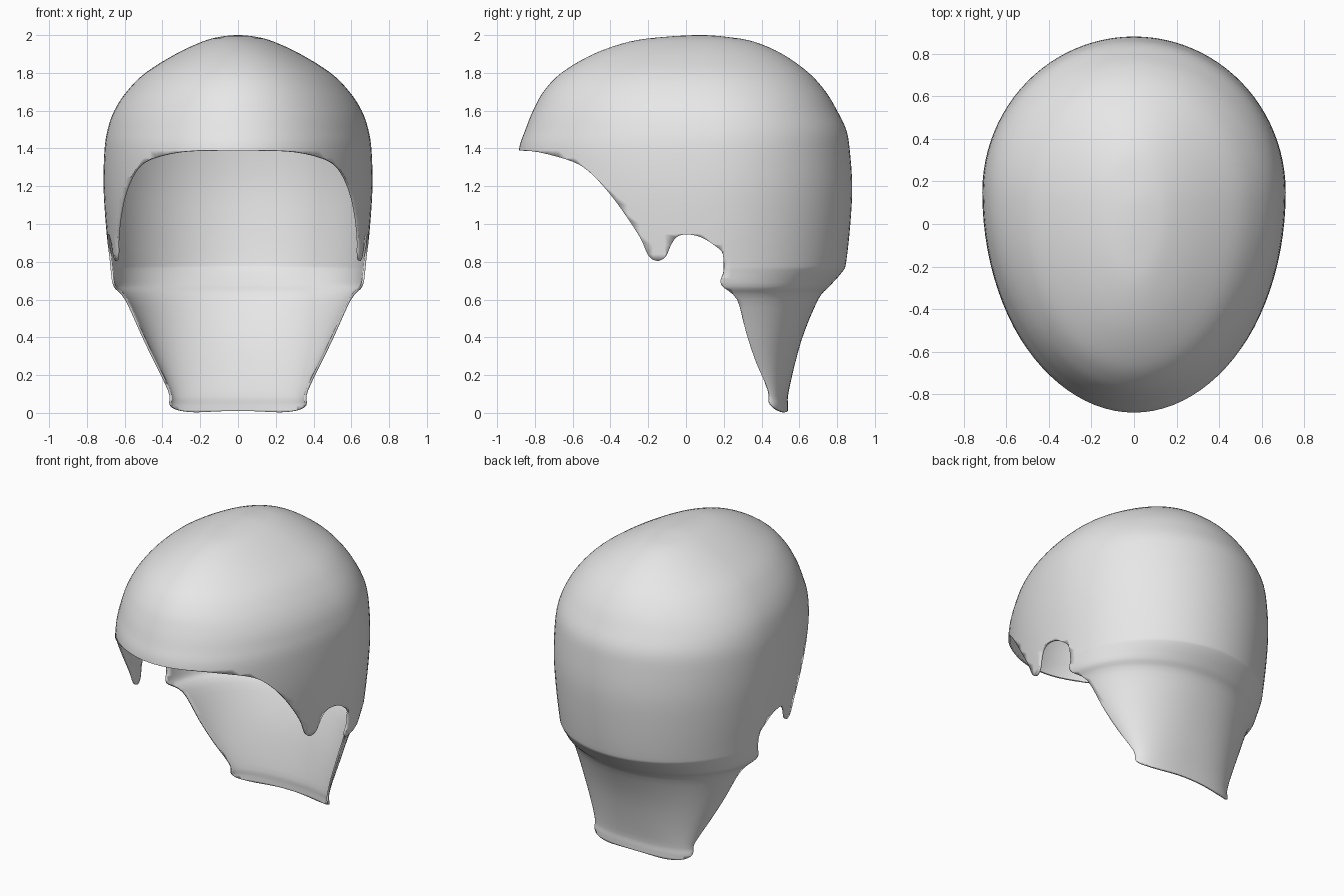
import bpy, bmesh, math
from mathutils import Vector

old = bpy.data.objects.get("Cube")
if old:
    bpy.data.objects.remove(old, do_unlink=True)


def material(name, rgb):
    m = bpy.data.materials.new(name)
    m.use_nodes = True
    m.diffuse_color = (*rgb, 1)
    m.node_tree.nodes["Principled BSDF"].inputs["Base Color"].default_value = (*rgb, 1)
    return m


def spline(pts, steps, start=None):
    """Smooth curve through the points, of any dimension."""
    p = [Vector(q) for q in pts]
    p = [Vector(start) if start else p[0]] + p + [p[-1]]
    out = []
    for a, b, c, d in zip(p, p[1:], p[2:], p[3:]):
        for k in range(steps):
            t = k / steps
            out.append(b + (c - a) * (t / 2) + (a * 2 - b * 5 + c * 4 - d) * (t * t / 2)
                       + (b * 3 - a - c * 3 + d) * (t ** 3 / 2))
    return out + [p[-2]]


def make_object(name, bm, mats):
    bmesh.ops.recalc_face_normals(bm, faces=bm.faces)
    mesh = bpy.data.meshes.new(name)
    bm.to_mesh(mesh)
    bm.free()
    for m in mats:
        mesh.materials.append(m)
    obj = bpy.data.objects.new(name, mesh)
    bpy.context.collection.objects.link(obj)
    return obj


grey = material("light grey", (0.8, 0.8, 0.8))
cut_mat = material("cut marker", (0.5, 0.5, 0.5))

# Horizontal sections: height, half width, front y, back y
sections = [
    (2, 0, .08, .08), (1.99, .1, -.12, .22), (1.965, .19, -.3, .36),
    (1.9, .33, -.49, .51), (1.8, .49, -.66, .65), (1.7, .59, -.755, .74),
    (1.6, .655, -.81, .8), (1.5, .69, -.85, .848), (1.39, .707, -.885, .867),
    (1.2, .712, -.89, .88), (1, .7, -.88, .87), (.8, .68, -.85, .848),
    (.75, .675, -.85, .83), (.67, .66, -.8, .76), (.6, .605, -.6, .7),
    (.38, .5, -.2, .61), (.12, .375, .2, .545), (.04, .37, .25, .54),
    (-.05, .36, .25, .54)]
SIDES = 96


def section_ring(bm, row):
    z, w, front, back = row
    low = min(1, max(0, (.7 - z) / .6))             # neck guard blend
    mid = .08 + .07 * min(1, (2 - z) / .5) + .27 * low
    mid = min(max(mid, front), back)
    power = 2 / (2 + .3 * low)
    ring = []
    for i in range(SIDES):
        a = math.tau * i / SIDES
        s, c = math.sin(a), math.cos(a)
        x = math.copysign(abs(s) ** power, s) * w
        y = math.copysign(abs(c) ** power, c) * (back - mid if c > 0 else mid - front)
        ring.append(bm.verts.new((x, mid + y, z)))
    return ring


# Closed body lofted through the sections
bm = bmesh.new()
ghost = (1.99, -.1, .28, -.06)
rows = spline(sections, 4, ghost)
rings = [section_ring(bm, r) for r in rows[1:]]
apex = bm.verts.new((0, .08, 2))
for i in range(SIDES):
    j = (i + 1) % SIDES
    bm.faces.new((apex, rings[0][i], rings[0][j]))
    for up, down in zip(rings, rings[1:]):
        bm.faces.new((up[i], down[i], down[j], up[j]))
bm.faces.new(rings[-1])
shell = make_object("head_shell", bm, [grey, cut_mat])

# Side outline of the lower edge: brow, temple tab, ear notch, neck guard
edge = [
    (-.9, 1.39), (-.78, 1.38), (-.6, 1.33), (-.5, 1.265), (-.38, 1.13),
    (-.25, .94), (-.2, .835), (-.155, .805), (-.11, .825), (-.08, .89),
    (-.05, .93), (0, .945), (.08, .93), (.16, .88), (.195, .84), (.2, .75),
    (.185, .68), (.27, .6), (.32, .42), (.37, .27), (.435, .12), (.442, .06),
    (.47, .025), (.52, .003), (.545, .014)]
outline = [Vector((-1.3, 1.39))] + spline(edge, 4)
outline += [Vector(p) for p in ((1.3, .014), (1.3, 2.3), (-1.3, 2.3))]
bm = bmesh.new()
face = bm.faces.new([bm.verts.new((-1, p.x, p.y)) for p in outline])
ext = bmesh.ops.extrude_face_region(bm, geom=[face])
bmesh.ops.translate(bm, vec=(2, 0, 0),
                    verts=[v for v in ext["geom"] if isinstance(v, bmesh.types.BMVert)])
for f in bm.faces:
    f.material_index = 1
cutter = make_object("edge_cutter", bm, [grey, cut_mat])

# Trim the body, then drop the faces made by the cutter to leave an open shell
mod = shell.modifiers.new("trim", "BOOLEAN")
mod.operation = "INTERSECT"
mod.solver = "EXACT"
mod.object = cutter
bpy.context.view_layer.update()
trimmed = bpy.data.meshes.new_from_object(
    shell.evaluated_get(bpy.context.evaluated_depsgraph_get()))
shell.modifiers.clear()
bm = bmesh.new()
bm.from_mesh(trimmed)
bmesh.ops.delete(bm, geom=[f for f in bm.faces if f.material_index == 1], context="FACES")
bmesh.ops.remove_doubles(bm, verts=bm.verts, dist=.0005)
for f in bm.faces:
    f.material_index = 0
bm.to_mesh(trimmed)
bm.free()
shell.data = trimmed
trimmed.materials.clear()
trimmed.materials.append(grey)
bpy.data.objects.remove(cutter, do_unlink=True)
bpy.data.materials.remove(cut_mat)

# Thin wall and smooth shading
bpy.ops.object.select_all(action="DESELECT")
shell.select_set(True)
bpy.context.view_layer.objects.active = shell
bpy.ops.object.shade_smooth_by_angle(angle=math.radians(50))
wall = shell.modifiers.new("wall", "SOLIDIFY")
wall.thickness = .012
wall.offset = -1
